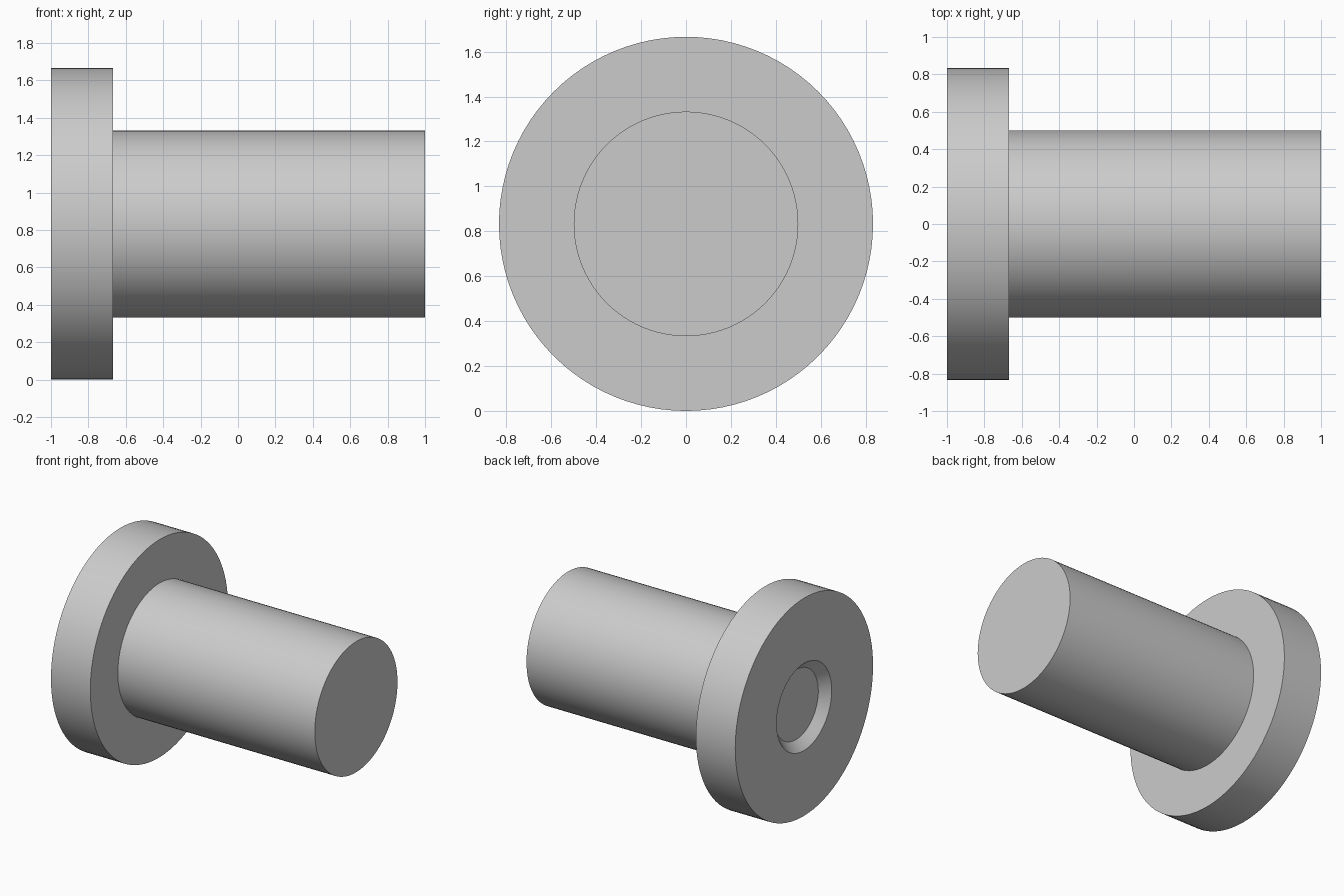
import bpy
import bmesh
import math
from mathutils import Vector

cube = bpy.data.objects.get("Cube")
if cube:
    bpy.data.objects.remove(cube, do_unlink=True)

SEGMENTS = 96
FLANGE_R = 0.833
SHAFT_R = 0.5

# Plain grey metal
grey = bpy.data.materials.new("plain_grey")
grey.use_nodes = True
colour = (0.6, 0.6, 0.6, 1.0)
grey.diffuse_color = colour
grey.node_tree.nodes["Principled BSDF"].inputs["Base Color"].default_value = colour


def lathe(name, profile, material):
    """Revolve (x, radius) points about the x axis into a closed solid."""
    bm = bmesh.new()
    verts = [bm.verts.new((x, 0, r)) for x, r in profile]
    edges = [bm.edges.new(pair) for pair in zip(verts, verts[1:])]
    bmesh.ops.spin(bm, geom=verts + edges, cent=(0, 0, 0), axis=Vector((1, 0, 0)),
                   angle=math.tau, steps=SEGMENTS, use_duplicate=False)
    bmesh.ops.remove_doubles(bm, verts=bm.verts, dist=0.0001)
    bmesh.ops.recalc_face_normals(bm, faces=bm.faces)
    mesh = bpy.data.meshes.new(name)
    bm.to_mesh(mesh)
    bm.free()
    mesh.materials.append(material)
    obj = bpy.data.objects.new(name, mesh)
    bpy.context.collection.objects.link(obj)
    obj.location.z = FLANGE_R
    bpy.ops.object.select_all(action='DESELECT')
    obj.select_set(True)
    bpy.context.view_layer.objects.active = obj
    bpy.ops.object.shade_smooth_by_angle(angle=math.radians(30))
    return obj


# Flanged pin: tapered recess, wide flange, then the solid shaft
lathe("flanged_pin", [
    (-0.933, 0), (-0.933, 0.267),            # recess floor
    (-1, 0.333),                             # recess rim
    (-1, FLANGE_R), (-0.667, FLANGE_R),      # flange
    (-0.667, SHAFT_R), (1, SHAFT_R), (1, 0)  # shaft
], grey)
